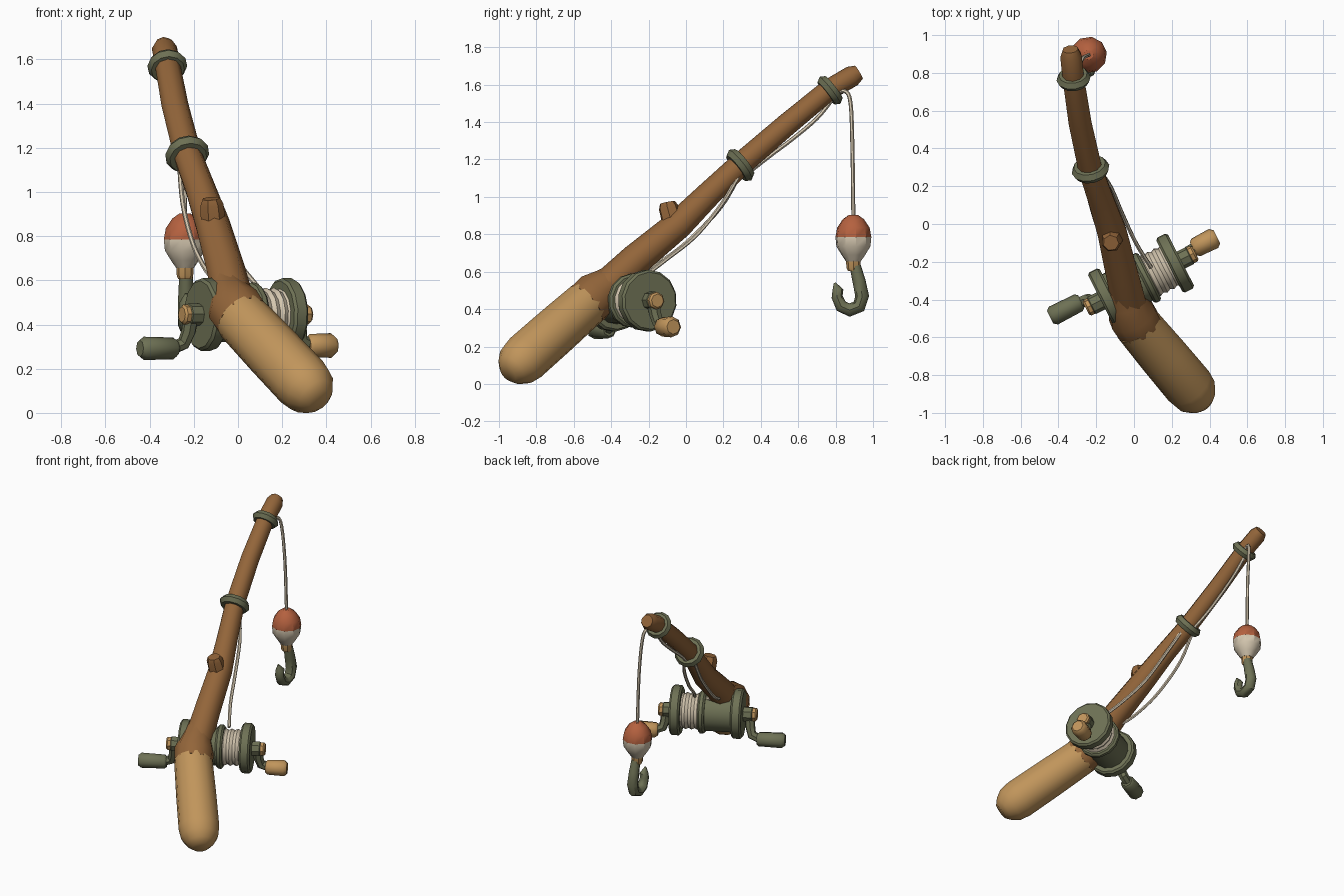
import bpy, bmesh, math
from mathutils import Vector, Quaternion

cube = bpy.data.objects.get("Cube")
if cube:
    bpy.data.objects.remove(cube, do_unlink=True)


def material(name, rgb):
    m = bpy.data.materials.new(name)
    m.use_nodes = True
    m.diffuse_color = (*rgb, 1)
    m.node_tree.nodes["Principled BSDF"].inputs["Base Color"].default_value = (*rgb, 1)
    return m


tan = material("light wood", (0.53, 0.30, 0.105))
brown = material("dark wood", (0.29, 0.13, 0.042))
green = material("olive metal", (0.155, 0.165, 0.09))
red = material("float red", (0.46, 0.12, 0.05))
cream = material("cream line", (0.66, 0.57, 0.43))


def finish(name, bm, mats, angle=40):
    bmesh.ops.recalc_face_normals(bm, faces=bm.faces)
    me = bpy.data.meshes.new(name)
    bm.to_mesh(me)
    bm.free()
    for m in mats:
        me.materials.append(m)
    me.shade_smooth()
    me.set_sharp_from_angle(angle=math.radians(angle))
    ob = bpy.data.objects.new(name, me)
    bpy.context.collection.objects.link(ob)
    return ob


def tube(name, path, radii, mat, sides=10, angle=40):
    """Sweep a polygon along a path with one radius for each point."""
    pts = [Vector(p) for p in path]
    bm = bmesh.new()
    rings = []
    tangent = (pts[1] - pts[0]).normalized()
    normal = tangent.orthogonal().normalized()
    for i, p in enumerate(pts):
        new = (pts[min(i + 1, len(pts) - 1)] - pts[max(i - 1, 0)]).normalized()
        normal = tangent.rotation_difference(new) @ normal
        tangent = new
        rings.append([bm.verts.new(p + radii[i] * (Quaternion(tangent, math.tau * k / sides) @ normal))
                      for k in range(sides)])
    for a, b in zip(rings, rings[1:]):
        for k in range(sides):
            j = (k + 1) % sides
            bm.faces.new((a[k], a[j], b[j], b[k]))
    bm.faces.new(rings[0])
    bm.faces.new(rings[-1])
    return finish(name, bm, [mat], angle)


def turned(name, origin, axis, profile, mat, sides=12, angle=40):
    """Turn a (distance, radius) profile around an axis."""
    o, d = Vector(origin), Vector(axis).normalized()
    return tube(name, [o + d * t for t, r in profile], [r for t, r in profile], mat, sides, angle)


def smooth_path(points, steps=4):
    """Round off a path with Catmull-Rom interpolation."""
    p = [Vector(v) for v in points]
    p = [2 * p[0] - p[1]] + p + [2 * p[-1] - p[-2]]
    out = []
    for a, b, c, d in zip(p, p[1:], p[2:], p[3:]):
        for s in range(steps):
            t = s / steps
            out.append(0.5 * (2 * b + (c - a) * t + (2 * a - 5 * b + 4 * c - d) * t * t
                              + (3 * b - a - 3 * c + d) * t ** 3))
    return out + [p[-2]]


def line(name, points, radius=0.011):
    path = smooth_path(points)
    tube(name, path, [radius] * len(path), cream, 6)


# Grip: rounded handle
grip_end, grip_top = Vector((0.30, -0.87, 0.13)), Vector((0.015, -0.53, 0.43))
length = (grip_top - grip_end).length
turned("grip", grip_end, grip_top - grip_end,
       [(-0.13, 0.055), (-0.10, 0.09), (-0.05, 0.122), (0.02, 0.133), (length * 0.5, 0.131), (length, 0.125)],
       tan, 14, 60)

# Rod: collar, gently bent branch and cut stub
tube("rod_collar", [(0.025, -0.54, 0.42), (-0.01, -0.485, 0.47), (-0.04, -0.41, 0.53), (-0.055, -0.34, 0.59)],
     [0.127, 0.13, 0.10, 0.08], brown, 10, 50)
tube("rod", [(-0.02, -0.44, 0.50), (-0.06, -0.27, 0.66), (-0.115, -0.04, 0.85), (-0.17, 0.12, 1.01),
             (-0.23, 0.29, 1.17), (-0.285, 0.54, 1.385), (-0.32, 0.77, 1.575), (-0.333, 0.89, 1.645),
             (-0.337, 0.925, 1.665)],
     [0.095, 0.088, 0.08, 0.07, 0.065, 0.062, 0.058, 0.058, 0.042], brown, 9, 45)
tube("branch_stub", [(-0.11, -0.06, 0.82), (-0.12, -0.095, 0.945), (-0.122, -0.1, 0.97)],
     [0.06, 0.054, 0.042], brown, 7)


# Line guides: thick rings round the rod
def guide(name, centre, axis, major, minor):
    bpy.ops.mesh.primitive_torus_add(location=centre, major_segments=12, minor_segments=6,
                                     major_radius=major, minor_radius=minor)
    ob = bpy.context.object
    ob.name = name
    ob.rotation_euler = Vector(axis).to_track_quat('Z', 'Y').to_euler()
    ob.data.materials.append(green)
    ob.data.shade_smooth()
    ob.data.set_sharp_from_angle(angle=math.radians(50))


guide("lower_guide", (-0.23, 0.29, 1.17), (-0.11, 0.46, 0.36), 0.069, 0.033)
guide("upper_guide", (-0.32, 0.77, 1.57), (-0.06, 0.46, 0.36), 0.06, 0.031)

# Reel: all parts turn on one level axle
centre = Vector((0.035, -0.30, 0.445))
axle = Vector((math.cos(math.radians(27)), math.sin(math.radians(27)), 0))
across = Vector((-axle.y, axle.x, 0))


def on_reel(along, side=0, up=0):
    return centre + axle * along + across * side + Vector((0, 0, up))


def drum(name, start, end, radius, mat, bevel=0.012, sides=14):
    turned(name, centre, axle, [(start, radius - bevel), (start + bevel, radius),
                                (end - bevel, radius), (end, radius - bevel)], mat, sides)


drum("left_reel_disc", -0.235, -0.165, 0.165, green)
drum("right_reel_disc", 0.17, 0.24, 0.165, green)
drum("reel_body", -0.18, 0.05, 0.125, green)
drum("spool_flange", 0.01, 0.055, 0.145, green)
turned("wound_line", centre, axle,
       [(0.04 + 0.02 * i, 0.122 if i % 2 else 0.112) for i in range(8)], cream, 14)

# Cranks: hub, cap, bent arm and knob on each end
for name, s, knob_mat, side, drop, k0, k1, r in (
        ("right", 1, tan, 0.024, -0.14, 0.325, 0.465, 0.056),
        ("left", -1, green, 0.045, -0.153, 0.33, 0.515, 0.053)):
    drum(name + "_hub", min(s * 0.22, s * 0.30), max(s * 0.22, s * 0.30), 0.05, green, 0.01, 8)
    drum(name + "_hub_cap", min(s * 0.285, s * 0.325), max(s * 0.285, s * 0.325), 0.046, tan, 0.01, 8)
    tube(name + "_crank_arm",
         [on_reel(s * 0.275), on_reel(s * 0.28, side * 0.4, drop * 0.5),
          on_reel(s * 0.295, side * 0.85, drop * 0.85), on_reel(s * 0.35, side, drop)],
         [0.036, 0.033, 0.032, 0.03], green, 7)
    turned(name + "_knob", on_reel(0, side, drop), axle * s,
           [(k0, r * 0.7), (k0 + 0.015, r * 0.93), (k1 - 0.02, r), (k1, r * 0.7)], knob_mat, 8)

# Fishing line: two strands to the reel, one between guides, one hanging
line("right_strand", [(-0.18, 0.28, 1.11), (-0.12, 0.19, 0.96), (-0.06, 0.05, 0.79),
                      (0.01, -0.1, 0.67), (0.09, -0.23, 0.57)])
line("left_strand", [(-0.265, 0.29, 1.12), (-0.25, 0.19, 0.95), (-0.215, 0.05, 0.8),
                     (-0.17, -0.08, 0.69), (-0.10, -0.23, 0.6), (0.04, -0.27, 0.55)])
line("upper_strand", [(-0.23, 0.31, 1.11), (-0.27, 0.45, 1.22), (-0.285, 0.57, 1.31),
                      (-0.3, 0.70, 1.42), (-0.315, 0.79, 1.53)])
line("hanging_line", [(-0.30, 0.79, 1.55), (-0.285, 0.85, 1.565), (-0.27, 0.88, 1.5),
                      (-0.25, 0.89, 1.25), (-0.24, 0.895, 0.88)])

# Float: red dome over a cream cup
fx, fy = -0.24, 0.895
bobber = turned("float", (fx, fy, 0), (0, 0, 1),
                [(0.655, 0.04), (0.69, 0.064), (0.735, 0.092), (0.785, 0.097),
                 (0.835, 0.088), (0.88, 0.058), (0.903, 0.025)], cream, 10, 35)
bobber.data.materials.append(red)
for face in bobber.data.polygons:
    face.material_index = int(face.center.z > 0.785)
turned("float_plug", (fx, fy, 0), (0, 0, 1), [(0.605, 0.03), (0.62, 0.037), (0.665, 0.04)], tan, 8)

# Hook: tapered bent tube with a pointed barb
hook = [(0.905, 0.63), (0.925, 0.55), (0.942, 0.47), (0.925, 0.415), (0.875, 0.395),
        (0.83, 0.415), (0.808, 0.465), (0.812, 0.50), (0.795, 0.54)]
tube("hook", [(fx + 0.005, y, z) for y, z in hook],
     [0.03, 0.035, 0.037, 0.037, 0.036, 0.034, 0.03, 0.03, 0.006], green, 8, 45)
